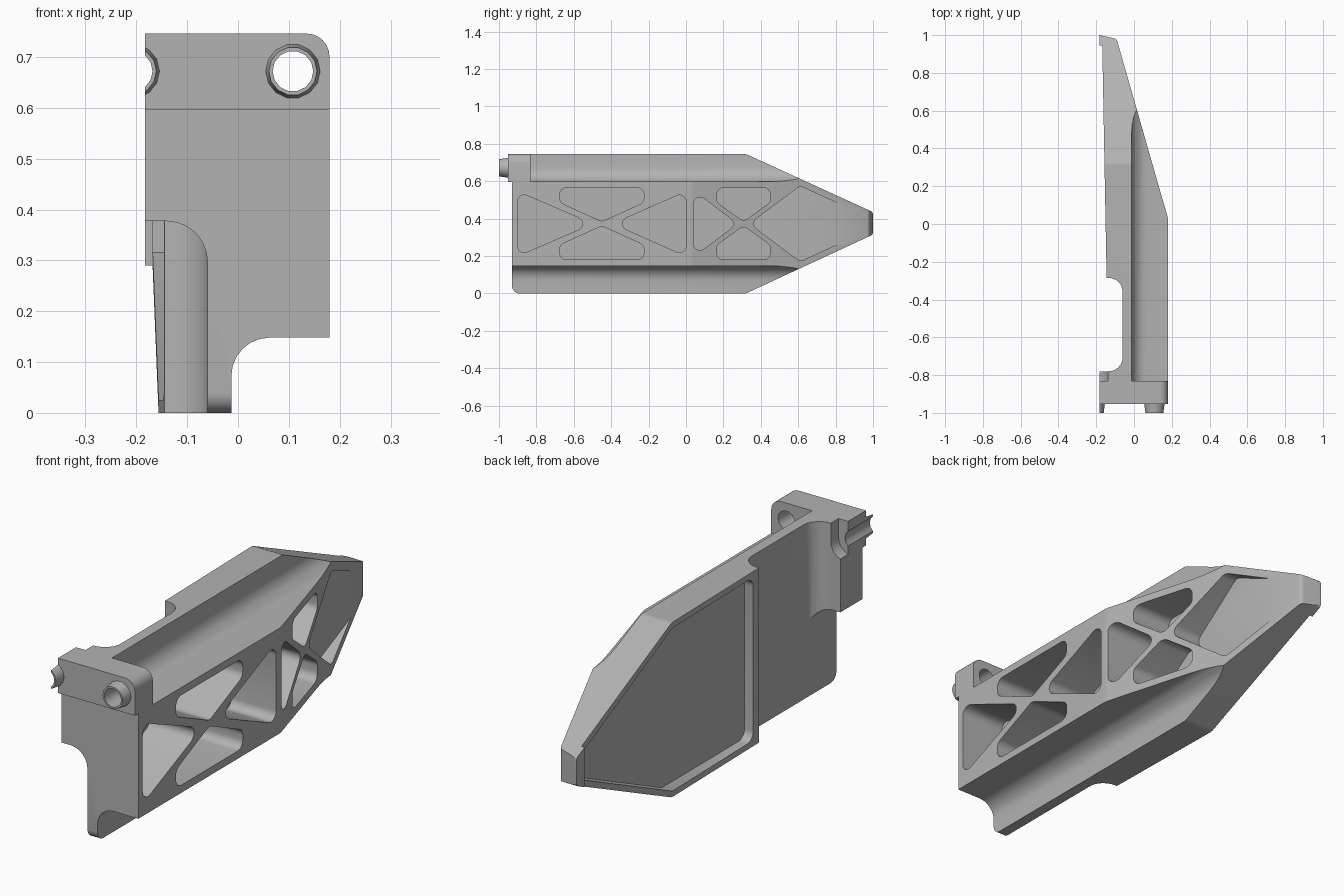
import bpy, bmesh, math
from mathutils import Vector

cube = bpy.data.objects.get("Cube")
if cube:
    bpy.data.objects.remove(cube, do_unlink=True)

grey = bpy.data.materials.new("light_grey_metal")
grey.use_nodes = True
grey.diffuse_color = (0.45, 0.45, 0.45, 1)
grey.node_tree.nodes["Principled BSDF"].inputs["Base Color"].default_value = (0.45, 0.45, 0.45, 1)

MID = 0.373   # height of the horizontal symmetry line
TOP = 0.746


def rounded(corners, r=0.0, n=6):
    """Round polygon corners; a corner may carry its own radius as a third value."""
    out = []
    for i, c in enumerate(corners):
        p = Vector(c[:2])
        rad = c[2] if len(c) > 2 else r
        a = (Vector(corners[i - 1][:2]) - p).normalized()
        b = (Vector(corners[(i + 1) % len(corners)][:2]) - p).normalized()
        if rad <= 0:
            out.append(p)
            continue
        half = a.angle(b) / 2
        t = rad / math.tan(half)
        centre = p + (a + b).normalized() * (rad / math.sin(half))
        s, e = p + a * t - centre, p + b * t - centre
        sweep = math.pi - 2 * half
        for k in range(n + 1):
            f = k / n
            out.append(centre + (s * math.sin((1 - f) * sweep) + e * math.sin(f * sweep)) / math.sin(sweep))
    return out


def prism(name, pts, axis, lo, hi):
    """Extrude a 2D outline along one axis."""
    def place(p, d):
        return {"x": (d, p[0], p[1]), "y": (p[0], d, p[1]), "z": (p[0], p[1], d)}[axis]
    bm = bmesh.new()
    face = bm.faces.new([bm.verts.new(place(p, lo)) for p in pts])
    ext = bmesh.ops.extrude_face_region(bm, geom=[face])
    shift = Vector(place((0, 0), hi - lo))
    bmesh.ops.translate(bm, vec=shift, verts=[v for v in ext["geom"] if isinstance(v, bmesh.types.BMVert)])
    bmesh.ops.recalc_face_normals(bm, faces=bm.faces)
    mesh = bpy.data.meshes.new(name)
    bm.to_mesh(mesh)
    bm.free()
    mesh.materials.append(grey)
    ob = bpy.data.objects.new(name, mesh)
    bpy.context.collection.objects.link(ob)
    return ob


def combine(target, other, op):
    mod = target.modifiers.new(op, "BOOLEAN")
    mod.operation, mod.solver, mod.object = op, "EXACT", other
    bpy.context.view_layer.objects.active = target
    bpy.ops.object.modifier_apply(modifier=mod.name)
    bpy.data.objects.remove(other, do_unlink=True)


def circle(x, z, r, n=14):
    return [(x + r * math.cos(math.tau * k / n), z + r * math.sin(math.tau * k / n)) for k in range(n)]


def flip(pts):
    return [(p[0], 2 * MID - p[1], *p[2:]) for p in pts]


# Body: cross-section with flange and thick band, trimmed by side and plan outlines
section = [(-0.25, 0), (-0.013, 0), (-0.013, 0.148, 0.075), (0.25, 0.148),
           (0.25, 0.598), (-0.013, 0.598, 0.075), (-0.013, TOP), (-0.25, TOP)]
body = prism("bracket_body", rounded(section), "y", -1.2, 1.2)

side = [(-0.93, 0, 0.04), (0.32, 0, 0.05), (1, 0.315, 0.02),
        (1, 0.435, 0.02), (0.32, TOP, 0.05), (-0.93, TOP)]
combine(body, prism("side_outline", rounded(side), "x", -0.5, 0.5), "INTERSECT")

plan = [(0.18, -1.1), (0.18, 0.03, 0.1), (-0.092, 0.98, 0.02), (-0.183, 1.0), (-0.183, 0.945),
        (-0.168, 0.945), (-0.145, -0.285), (-0.06, -0.285, 0.075),
        (-0.06, -0.78, 0.075), (-0.183, -0.78), (-0.183, -1.1)]
combine(body, prism("plan_outline", rounded(plan), "z", -0.5, 1.2), "INTERSECT")

# Clearance below the front plate
gap = [(-0.4, -0.2), (-0.06, -0.2), (-0.06, 0.377, 0.08), (-0.4, 0.377)]
combine(body, prism("plate_gap", rounded(gap), "y", -1.1, -0.5), "DIFFERENCE")

# Front mounting block
block = [(-0.183, 0.597), (0.18, 0.597), (0.18, TOP, 0.045), (-0.183, TOP)]
combine(body, prism("mounting_block", rounded(block), "y", -0.953, -0.832), "UNION")

# Truss pockets in the thick band: outline, floor depth
front_top = [(-0.675, 0.565), (-0.225, 0.565), (-0.225, 0.487), (-0.45, 0.385), (-0.675, 0.487)]
rear_top = [(0.165, 0.565), (0.45, 0.565), (0.45, 0.487), (0.308, 0.385), (0.165, 0.487)]
pockets = [
    ([(-0.9, 0.545), (-0.9, 0.2), (-0.5, MID)], -0.03),
    ([(0, 0.545), (0, 0.2), (-0.39, MID)], -0.03),
    ([(0.04, 0.55), (0.04, 0.196), (0.275, MID)], -0.05),
    (front_top, -0.03), (flip(front_top), -0.03),
    (rear_top, -0.05), (flip(rear_top), -0.05),
    ([(0.34, MID), (0.61, 0.575), (1.05, MID), (0.61, 0.171)], -0.05),
]
for outline, floor in pockets:
    combine(body, prism("pocket", rounded(outline, 0.035), "x", floor, 0.4), "DIFFERENCE")

# Shallow panel recess on the inner side
panel = [(-0.245, 0.025, 0.04), (0.315, 0.025), (0.94, 0.315), (0.94, 0.431),
         (0.315, 0.721), (-0.245, 0.721, 0.04)]
combine(body, prism("panel_recess", rounded(panel), "x", -0.4, -0.105), "DIFFERENCE")

# Bolt holes, and the open slot behind the inner one
PINS = {"outer_spigot": 0.108, "inner_spigot": -0.208}
PIN_Z = 0.672
for x in PINS.values():
    combine(body, prism("bolt_hole", circle(x, PIN_Z, 0.04), "y", -1.1, -0.8), "DIFFERENCE")
x = PINS["inner_spigot"]
slot = [(x - 0.07, 1), (x - 0.07, PIN_Z - 0.07, 0.065), (x + 0.07, PIN_Z - 0.07, 0.065), (x + 0.07, 1)]
combine(body, prism("bolt_slot", rounded(slot), "y", -0.832, -0.7), "DIFFERENCE")

# Hollow spigots on the block face, with a chamfered rim
parts = [body]
for name, x in PINS.items():
    ring = prism(name, circle(x, PIN_Z, 0.054), "y", -1.0, -0.95)
    for v in ring.data.vertices:
        if v.co.y < -0.99:
            v.co.x = x + (v.co.x - x) * 0.88
            v.co.z = PIN_Z + (v.co.z - PIN_Z) * 0.88
    combine(ring, prism("bore", circle(x, PIN_Z, 0.04), "y", -1.1, -0.9), "DIFFERENCE")
    if x < 0:
        box = [(-0.183, 0), (0.5, 0), (0.5, 1), (-0.183, 1)]
        combine(ring, prism("trim", box, "y", -1.2, -0.8), "INTERSECT")
    parts.append(ring)

# Smooth rounded areas, keep hard edges
bpy.ops.object.select_all(action="DESELECT")
for ob in parts:
    ob.select_set(True)
bpy.context.view_layer.objects.active = body
bpy.ops.object.shade_smooth_by_angle(angle=math.radians(28))
